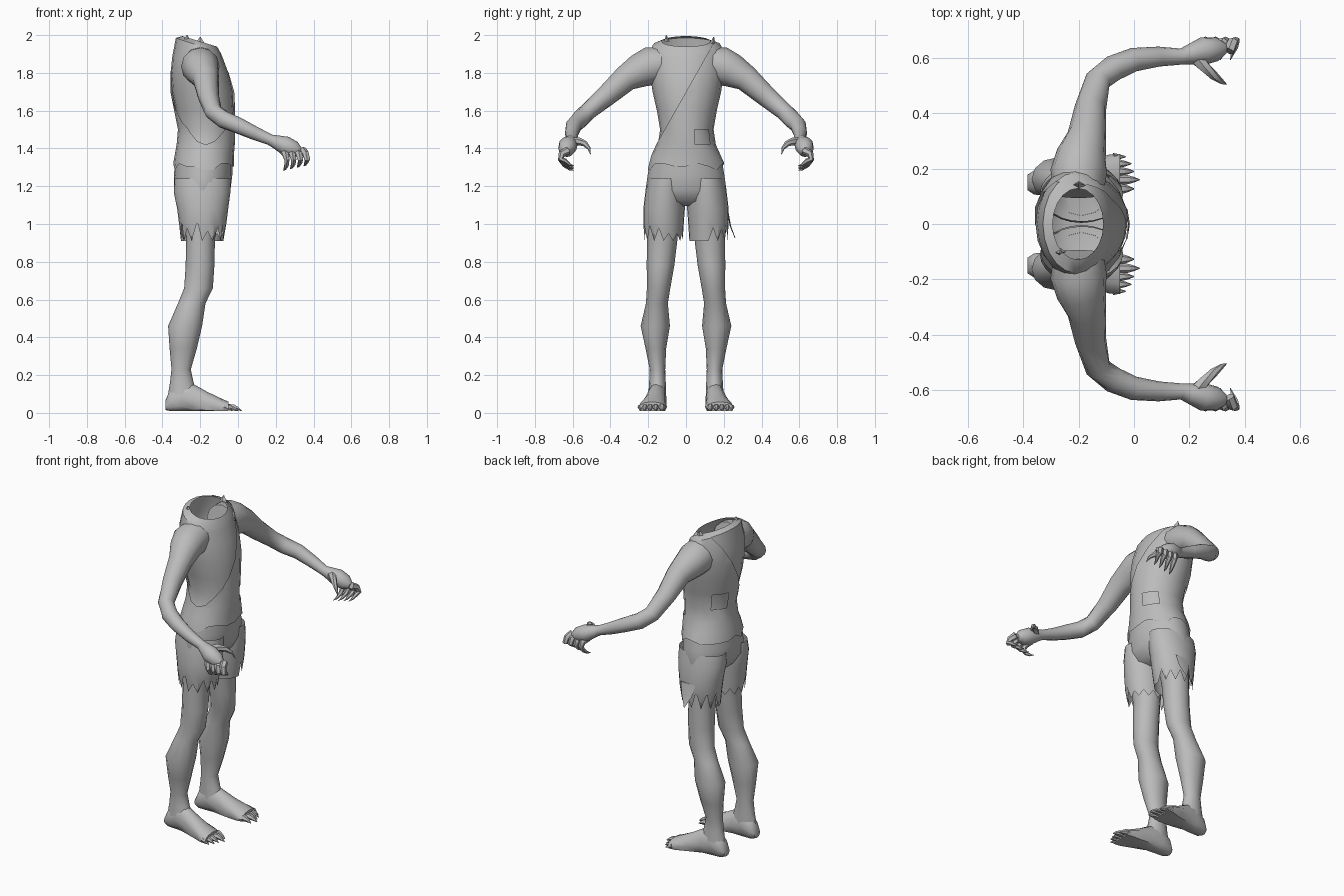
import bpy, bmesh, math, random
from mathutils import Vector as V

if "Cube" in bpy.data.objects:
    bpy.data.objects.remove(bpy.data.objects["Cube"])

random.seed(4)
grey = bpy.data.materials.new("plain grey")
grey.diffuse_color = (0.5, 0.5, 0.5, 1)
grey.use_nodes = True
grey.node_tree.nodes["Principled BSDF"].inputs["Base Color"].default_value = grey.diffuse_color


def loft(name, rings, sides=16, caps=(False, False), edit=None):
    """Skin rings given as (centre, u radius vector, v radius vector)."""
    bm = bmesh.new()
    loops = []
    for c, u, v in rings:
        loops.append([bm.verts.new(V(c) + V(u) * math.cos(a) + V(v) * math.sin(a))
                      for a in (2 * math.pi * i / sides for i in range(sides))])
    for a, b in zip(loops, loops[1:]):
        for i in range(sides):
            j = (i + 1) % sides
            bm.faces.new((a[i], a[j], b[j], b[i]))
    for use, loop in zip(caps, (loops[0], loops[-1])):
        if use:
            bm.faces.new(loop)
    bmesh.ops.recalc_face_normals(bm, faces=bm.faces)
    if edit:
        edit(bm, loops)
    me = bpy.data.meshes.new(name)
    bm.to_mesh(me)
    bm.free()
    me.materials.append(grey)
    ob = bpy.data.objects.new(name, me)
    bpy.context.collection.objects.link(ob)
    return ob


def level(z, x0, x1, y0, y1, grow=0.0, tilt=0.0):
    """Horizontal ring from its x and y extents, tilted front to back."""
    return (((x0 + x1) / 2, (y0 + y1) / 2, z),
            ((x1 - x0) / 2 + grow, 0, tilt), (0, abs(y1 - y0) / 2 + grow, 0))


def tube(name, pts, side, sides=10, ref=(0, 0, 1)):
    """Round limb through (x, y, z, radius) points, mirrored by side."""
    ps = [V((x, y * side, z)) for x, y, z, r in pts]
    rings = []
    for i, p in enumerate(ps):
        t = (ps[min(i + 1, len(ps) - 1)] - ps[max(i - 1, 0)]).normalized()
        u = t.cross(V(ref)).normalized()
        rings.append((p, u * pts[i][3], u.cross(t) * pts[i][3]))
    return loft(name, rings, sides, (True, True))


# Bare torso and the slightly larger torn shirt over it
BODY = [(1.88, -.355, -.075, .2), (1.8, -.362, -.045, .197), (1.7, -.355, -.023, .183),
        (1.6, -.335, -.018, .16), (1.5, -.315, -.018, .143), (1.42, -.322, -.02, .155),
        (1.36, -.333, -.025, .182)]


def torso_rings(grow):
    top = [level(1.967, -.30, -.105, -.135, .135, grow, -.028),
           level(1.945, -.335, -.085, -.183, .183, grow, -.04)]
    return top + [level(z, a, b, -w, w, grow) for z, a, b, w in BODY]


def tear_shirt(bm, loops):
    for i, v in enumerate(loops[-1]):           # ragged hem
        v.co.z += random.choice((0, .015, -.02))
    holes = (V((-.04, .1, 1.47)), V((-.28, .1, 1.55)))
    gone = [f for f in bm.faces
            if any((f.calc_center_median() - h).length < .045 for h in holes)]
    bmesh.ops.delete(bm, geom=gone, context='FACES')
    # Diagonal neckline leaves one shoulder and half the chest bare
    bmesh.ops.bisect_plane(bm, geom=bm.verts[:] + bm.edges[:] + bm.faces[:],
                           plane_co=(0, -.13, 1.47), plane_no=(0, -.53, .3),
                           clear_outer=True)


loft("bare_torso", torso_rings(-.006), 20)
loft("torn_shirt", torso_rings(.003) + [level(1.305, -.34, -.025, -.2, .2, .003)],
     20, edit=tear_shirt)

# Collar tatters
for n, (x, y, z) in enumerate([(-.27, -.1, 1.975), (-.2, .14, 1.965)]):
    loft("collar_tatter", [((x, y, z - .01), (.025, 0, 0), (0, .015, 0)),
                           ((x, y * 1.05, z + .025), (.002, 0, 0), (0, .002, 0))], 4, (0, 1))

# Hips of the shorts
loft("shorts_hips", [level(1.335, -.33, -.03, -.19, .19), level(1.26, -.34, -.03, -.203, .203),
                     level(1.18, -.337, -.04, -.214, .214), level(1.12, -.30, -.07, -.2, .2),
                     level(1.095, -.24, -.13, -.1, .1)], 20, (False, True))


def tear_hem(side):
    def edit(bm, loops):
        for i, v in enumerate(loops[-1]):       # tears on the outer side
            outer = v.co.y * side > .12
            if i % 2 and (outer or side < 0):
                v.co.z += random.uniform(.05, .12) if outer else .04
    return edit


for s in (-1, 1):
    side = "left" if s > 0 else "right"
    # Shorts leg
    loft(side + "_shorts_leg",
         [level(1.24, -.335, -.04, .01 * s, .2 * s), level(1.17, -.34, -.04, .004 * s, .215 * s),
          level(1.08, -.322, -.052, .006 * s, .226 * s), level(1.0, -.312, -.062, .012 * s, .226 * s),
          level(.91, -.302, -.078, .018 * s, .218 * s)], 24, edit=tear_hem(s))
    # Bare leg: height, back, front, inner, outer
    leg = [(1.1, -.29, -.09, .03, .205), (.92, -.275, -.122, .045, .207),
           (.78, -.277, -.125, .062, .208), (.66, -.285, -.133, .083, .207),
           (.58, -.318, -.172, .096, .212), (.46, -.37, -.19, .085, .24),
           (.34, -.362, -.218, .105, .214), (.23, -.352, -.25, .11, .192),
           (.16, -.36, -.235, .107, .195), (.09, -.372, -.21, .105, .2)]
    loft(side + "_leg", [level(z, a, b, i * s, o * s) for z, a, b, i, o in leg], 12)

    # Foot with a flat sole
    def flatten(bm, loops):
        for v in bm.verts:
            v.co.z = max(v.co.z, .01)
    foot = [(-.385, .15, .04, .028, .025), (-.36, .15, .06, .044, .06),
            (-.30, .152, .08, .049, .09), (-.24, .156, .065, .052, .09),
            (-.16, .165, .045, .062, .065), (-.09, .176, .03, .075, .047),
            (-.05, .18, .026, .073, .033)]
    loft(side + "_foot", [((x, y * s, z), (0, w, 0), (0, 0, h)) for x, y, z, w, h in foot],
         12, (True, True), flatten)
    # Clawed toes
    for y, tip, r in ((.127, 0, .019), (.16, .02, .017), (.19, 0, .016),
                      (.218, -.01, .016), (.243, -.03, .014)):
        tube(side + "_toe", [(-.075, y, .03, r), (tip - .045, y, .031, r),
                             (tip - .02, y, .022, r * .6), (tip, y, .011, .002)], s, 6)

    # Arm from shoulder to palm
    tube(side + "_arm",
         [(-.2, .11, 1.85, .09), (-.2, .19, 1.835, .102), (-.19, .25, 1.81, .09),
          (-.17, .32, 1.77, .07), (-.157, .42, 1.68, .057), (-.13, .52, 1.595, .047),
          (-.075, .563, 1.552, .047), (0, .594, 1.522, .043), (.09, .605, 1.48, .036),
          (.17, .605, 1.446, .029), (.2, .612, 1.435, .036), (.25, .625, 1.415, .05),
          (.3, .632, 1.395, .043), (.33, .635, 1.385, .02)], s, 12)
    # Curled clawed fingers
    for i in range(4):
        x, z = .235 + .036 * i, .008 * i
        tube(side + "_finger",
             [(x, .625, 1.39, .021), (x + .015, .658, 1.372, .019), (x + .024, .662, 1.342, .016),
              (x + .022, .642, 1.312 + z, .013), (x + .012, .615, 1.29 + z, .007),
              (x + .005, .592, 1.283 + z, .001)], s, 6, (1, 0, 0))
    # Thumb
    tube(side + "_thumb",
         [(.22, .605, 1.43, .027), (.255, .568, 1.438, .021), (.29, .535, 1.425, .016),
          (.318, .513, 1.4, .009), (.335, .505, 1.368, .001)], s, 6, (1, 0, 0))

# Loose strip hanging from the shorts
loft("loose_strip", [((-.17, .222, 1.06), (.05, 0, 0), (0, .004, 0)),
                     ((-.17, .235, .99), (.035, 0, 0), (0, .004, 0)),
                     ((-.17, .26, .925), (.003, 0, 0), (0, .002, 0))], 6, (True, True))

for ob in bpy.context.scene.objects:
    ob.select_set(True)
    bpy.context.view_layer.objects.active = ob
bpy.ops.object.shade_smooth_by_angle(angle=math.radians(45))
